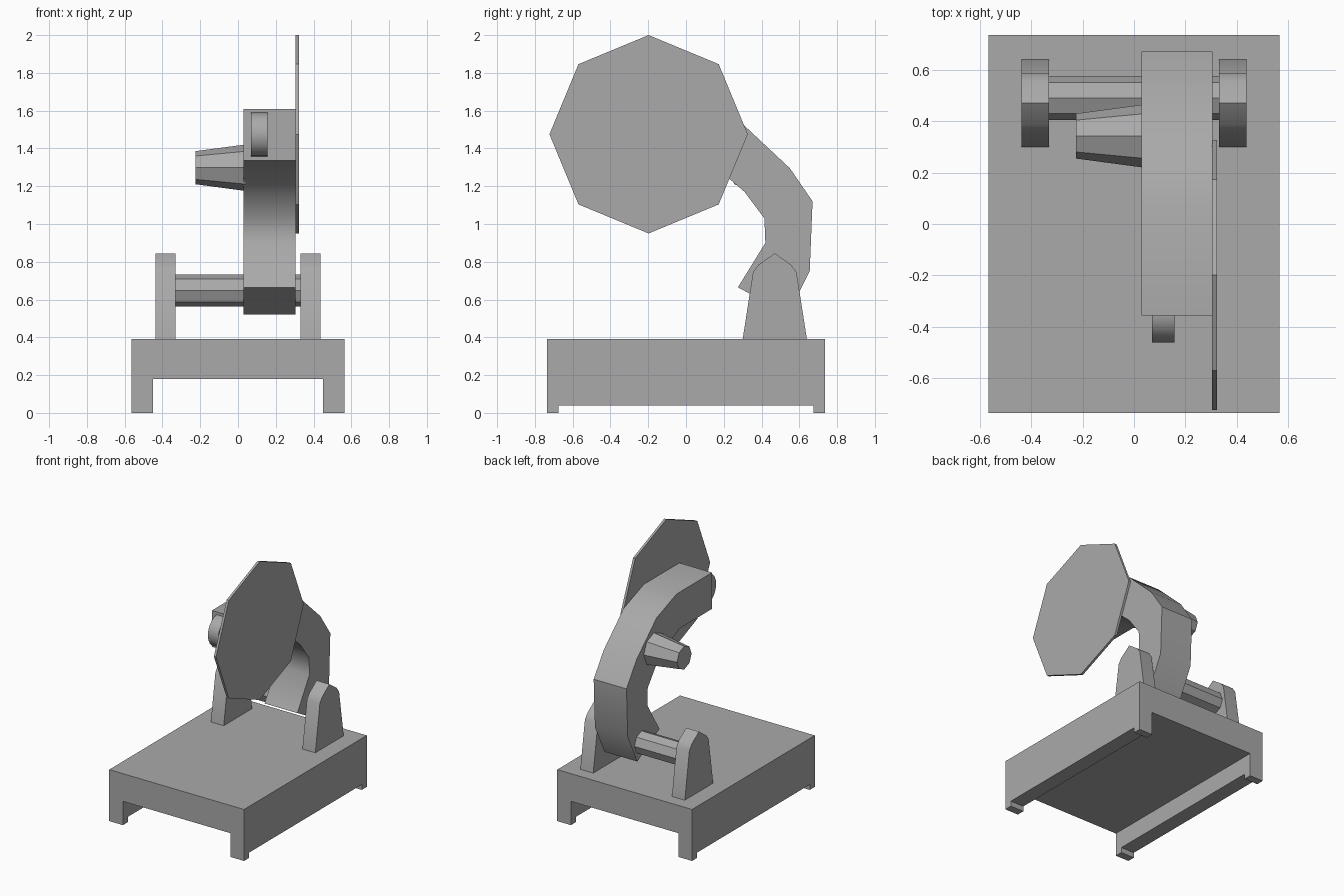
import bpy, bmesh
from math import pi, cos, sin, radians

cube = bpy.data.objects.get("Cube")
if cube:
    bpy.data.objects.remove(cube, do_unlink=True)

GREY = (0.4, 0.4, 0.4, 1)
metal = bpy.data.materials.new("plain grey")
metal.use_nodes = True
metal.diffuse_color = GREY
metal.node_tree.nodes["Principled BSDF"].inputs["Base Color"].default_value = GREY


def loft_x(name, x0, x1, ring0, ring1=None, smooth=False):
    """Solid along x between two rings of (y, z) points."""
    ring1 = ring1 or ring0
    bm = bmesh.new()
    a = [bm.verts.new((x0, y, z)) for y, z in ring0]
    b = [bm.verts.new((x1, y, z)) for y, z in ring1]
    bm.faces.new(a)
    bm.faces.new(b[::-1])
    n = len(a)
    for i in range(n):
        j = (i + 1) % n
        bm.faces.new((a[i], b[i], b[j], a[j]))
    bmesh.ops.recalc_face_normals(bm, faces=bm.faces)
    mesh = bpy.data.meshes.new(name)
    bm.to_mesh(mesh)
    bm.free()
    mesh.materials.append(metal)
    ob = bpy.data.objects.new(name, mesh)
    bpy.context.collection.objects.link(ob)
    if smooth:
        bpy.ops.object.select_all(action='DESELECT')
        ob.select_set(True)
        bpy.context.view_layer.objects.active = ob
        bpy.ops.object.shade_smooth_by_angle(angle=radians(35))
    return ob


def ngon(y, z, r, n=8):
    return [(y + r * cos(2 * pi * i / n), z + r * sin(2 * pi * i / n)) for i in range(n)]


# Base: a thick deck with two side rails standing on corner feet
L, W, TOP, DECK = 0.735, 0.565, 0.39, 0.18
loft_x("base_deck", -0.45, 0.45, [(-L, DECK), (L, DECK), (L, TOP), (-L, TOP)])
rail = [(-L, 0), (-0.675, 0), (-0.675, 0.04), (0.675, 0.04),
        (0.675, 0), (L, 0), (L, TOP), (-L, TOP)]
for side, sign in (("left", 1), ("right", -1)):
    loft_x(side + "_base_rail", sign * 0.45, sign * W, rail)

# Pivot supports and axle
half = [(0.17, TOP), (0.115, 0.745), (0.085, 0.785)]
support = [(0.47 + y, z) for y, z in half] + [(0.47, 0.845)]
support += [(0.47 - y, z) for y, z in reversed(half)]
for side, sign in (("left", 1), ("right", -1)):
    loft_x(side + "_support", sign * 0.33, sign * 0.438, support, smooth=True)
loft_x("axle", -0.34, 0.34, ngon(0.49, 0.648, 0.085))

# Curved arm: outer edge upwards, then inner edge back down
arm = [(0.54, 0.52), (0.655, 0.75), (0.67, 1.12), (0.55, 1.295), (0.31, 1.52),
       (0.07, 1.61), (-0.355, 1.61), (-0.355, 1.335), (0.03, 1.335),
       (0.235, 1.235), (0.31, 1.17), (0.415, 1.03), (0.42, 0.9), (0.275, 0.665)]
loft_x("arm", 0.03, 0.305, arm, smooth=True)

# Round grip on the arm's end, tapered motor and octagonal blade
loft_x("front_grip", 0.07, 0.157, ngon(-0.343, 1.473, 0.118, 20), smooth=True)
loft_x("motor", 0.04, -0.225, ngon(0.342, 1.298, 0.123), ngon(0.342, 1.298, 0.0875))
loft_x("blade", 0.304, 0.322, ngon(-0.198, 1.475, 0.525))
